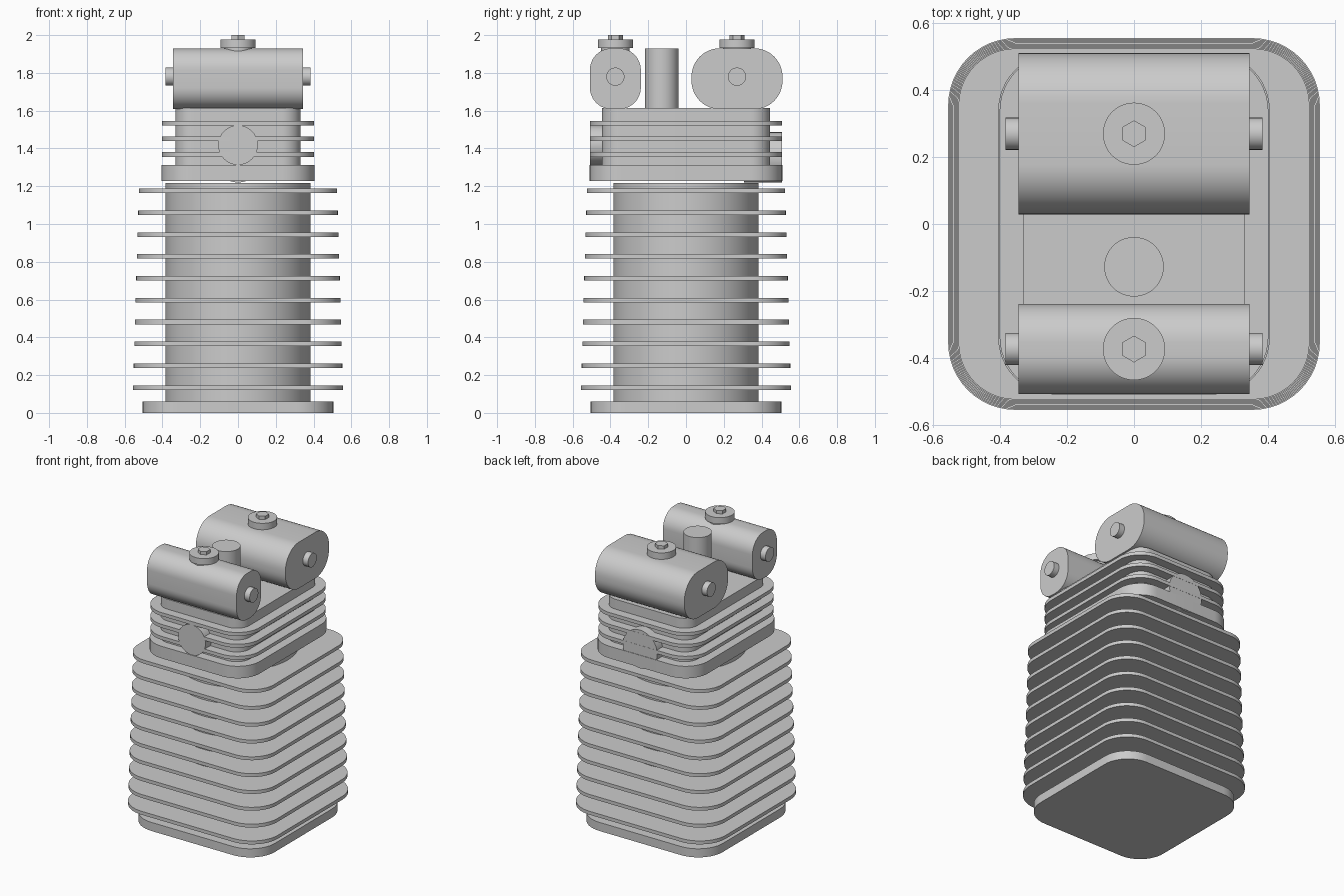
import bpy, bmesh, math
from mathutils import Matrix, Vector

if "Cube" in bpy.data.objects:
    bpy.data.objects.remove(bpy.data.objects["Cube"])

TO_Z = Matrix.Identity(4)
TO_X = Matrix(((0, 0, 1, 0), (1, 0, 0, 0), (0, 1, 0, 0), (0, 0, 0, 1)))   # profile in y,z
TO_Y = Matrix(((1, 0, 0, 0), (0, 0, -1, 0), (0, 1, 0, 0), (0, 0, 0, 1)))  # extrudes to -y


def rounded_rect(hx, hy, r, n=12):
    pts = []
    for k, (sx, sy) in enumerate(((1, 1), (-1, 1), (-1, -1), (1, -1))):
        for i in range(n + 1):
            a = math.pi / 2 * (k + i / n)
            pts.append((sx * (hx - r) + r * math.cos(a), sy * (hy - r) + r * math.sin(a)))
    return pts


def circle(r, n=48, start=0.0):
    return [(r * math.cos(start + math.tau * i / n), r * math.sin(start + math.tau * i / n))
            for i in range(n)]


def prism(name, profile, depth, loc, axis=TO_Z, bevel=0.0, segs=3, rims="both"):
    """Extrude a closed profile along an axis and round its end rims."""
    bm = bmesh.new()
    low = [bm.verts.new((x, y, 0)) for x, y in profile]
    top = [bm.verts.new((x, y, depth)) for x, y in profile]
    caps = [bm.faces.new(top), bm.faces.new(low[::-1])]
    n = len(profile)
    for i in range(n):
        j = (i + 1) % n
        bm.faces.new((low[i], low[j], top[j], top[i]))
    if bevel:
        rim = [e for f in (caps if rims == "both" else caps[:1]) for e in f.edges]
        bmesh.ops.bevel(bm, geom=rim, offset=bevel, segments=segs, profile=0.5,
                        affect='EDGES', clamp_overlap=True)
    bm.transform(Matrix.Translation(Vector(loc)) @ axis)
    bmesh.ops.recalc_face_normals(bm, faces=bm.faces)
    me = bpy.data.meshes.new(name)
    bm.to_mesh(me)
    bm.free()
    ob = bpy.data.objects.new(name, me)
    bpy.context.collection.objects.link(ob)
    bpy.ops.object.select_all(action='DESELECT')
    ob.select_set(True)
    bpy.context.view_layer.objects.active = ob
    bpy.ops.object.shade_smooth_by_angle(angle=math.radians(35))
    return ob


# Base flange and cylinder barrel
prism("base_flange", rounded_rect(0.505, 0.505, 0.19), 0.06, (0, 0, 0), bevel=0.01)
prism("cylinder_barrel", circle(0.385, 64), 1.167, (0, 0, 0.05))

# Barrel cooling fins, slightly narrower towards the top
for i in range(10):
    h = 0.556 - 0.031 * i / 9
    prism(f"barrel_fin_{i + 1}", rounded_rect(h, h, h - 0.355), 0.024,
          (0, 0, 0.122 + 0.1157 * i), bevel=0.01)

# Cylinder head: base plate, core, fins
prism("head_plate", rounded_rect(0.406, 0.51, 0.17), 0.084, (0, 0, 1.228), bevel=0.01)
prism("head_core", rounded_rect(0.332, 0.445, 0.1), 0.315, (0, 0, 1.3), bevel=0.018, rims="top")
for i, z in enumerate((1.368, 1.452, 1.534)):
    prism(f"head_fin_{i + 1}", rounded_rect(0.402, 0.508, 0.17), 0.024,
          (0, 0, z - 0.012), bevel=0.01)

# Intake and exhaust ports
prism("front_port", circle(0.105), 0.2, (0, -0.308, 1.418), TO_Y, bevel=0.006)
prism("back_port", circle(0.133), 0.2, (0, 0.507, 1.353), TO_Y)

# Spark plug tube
prism("plug_tube", circle(0.089), 0.33, (0, -0.128, 1.6), bevel=0.007, rims="top")

# Rocker covers with filler caps, hex nuts and side bolts
for side, y, hy, r in (("front", -0.374, 0.135, 0.115), ("back", 0.27, 0.241, 0.15)):
    prism(f"{side}_rocker_cover", rounded_rect(hy, 0.161, r), 0.69,
          (-0.345, y, 1.769), TO_X, bevel=0.018)
    prism(f"{side}_cap", circle(0.093), 0.045, (0, y, 1.932), bevel=0.008)
    prism(f"{side}_cap_neck", circle(0.075), 0.03, (0, y, 1.91))
    prism(f"{side}_cap_nut", circle(0.04, 6, math.pi / 2), 0.04, (0, y, 1.96))
    prism(f"{side}_side_bolts", circle(0.048, 32), 0.77, (-0.385, y, 1.78), TO_X)
